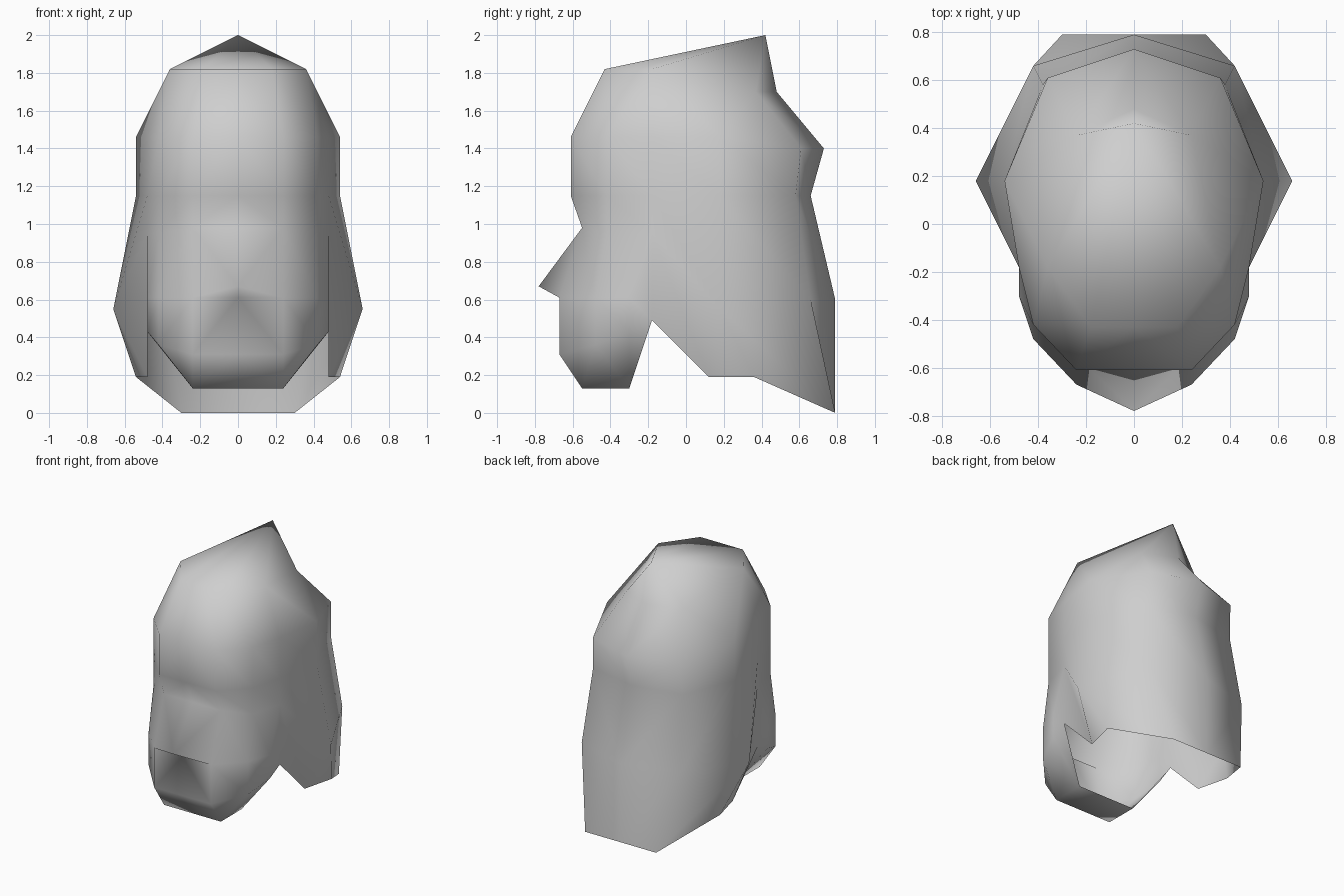
import bpy
import bmesh

default_cube = bpy.data.objects.get("Cube")
if default_cube:
    bpy.data.objects.remove(default_cube, do_unlink=True)


def flat_colour(name, value):
    material = bpy.data.materials.new(name)
    material.use_nodes = True
    colour = (value, value, value, 1)
    material.diffuse_color = colour
    material.node_tree.nodes["Principled BSDF"].inputs["Base Color"].default_value = colour
    return material


bm = bmesh.new()


def point(x, y, z):
    return bm.verts.new((x, y, z))


def row(z, outline):
    """Points at one height along a plan outline."""
    return [point(x, y, z) for x, y in outline]


def face(*corners):
    bm.faces.new(corners)


def band(upper, lower):
    """Bridge two rows with quads."""
    for i in range(min(len(upper), len(lower)) - 1):
        face(upper[i], upper[i + 1], lower[i + 1], lower[i])


# Plan outline of the left half, from the front centre towards the side
front_plan = [(0, -.61), (.24, -.61), (.42, -.42), (.48, -.18), (.54, .18)]
chin_plan = [(0, -.67), (.24, -.67), (.42, -.48), (.48, -.3)]

# Crown: peak, forehead edge and nape of the crown
peak = point(0, .42, 2)
forehead_mid, forehead = row(1.82, [(0, -.43), (.18, -.43)])
temple = point(.36, -.18, 1.82)
crown_back, crown_side = row(1.7, [(0, .48), (.24, .37)])

# Upper rings run all the way from front centre to back centre
upper_ring = row(1.46, front_plan) + row(1.4, [(.36, .61), (0, .73)])
middle_ring = row(1.15, front_plan) + row(1.15, [(.38, .58), (0, .66)])
band(upper_ring, middle_ring)

f_mid, f_corner, f_cheek, f_side, side, b_corner, b_mid = upper_ring
face(peak, forehead_mid, forehead)
face(peak, forehead, temple)
face(peak, temple, crown_side)
face(peak, crown_side, crown_back)
face(forehead_mid, f_mid, f_corner, forehead)
face(forehead, f_corner, f_cheek, temple)
face(temple, f_cheek, f_side)
face(temple, f_side, side)
face(temple, side, crown_side)
face(crown_side, side, b_corner)
face(crown_side, b_corner, b_mid, crown_back)

# Front lobe: narrow waist, then the fuller chin
waist = row(.98, [(0, -.55), (.24, -.55)]) + row(.95, [(.42, -.42), (.48, -.18)])
chin = row(.61, chin_plan)
jaw = row(.31, chin_plan[:2]) + row(.36, chin_plan[2:3]) + row(.43, chin_plan[3:])
notch = point(.48, -.18, .49)
band(middle_ring, waist)
band(waist[1:], chin[1:])
band(chin, jaw)
face(waist[3], chin[3], notch)
face(chin[3], jaw[3], notch)

# Pointed front tip and its underside
tip = point(0, -.78, .67)
face(waist[0], tip, waist[1])
face(tip, chin[1], waist[1])
face(tip, chin[0], chin[1])

# Floor of the front lobe
floor_mid, floor_corner = row(.13, [(0, -.55), (.24, -.55)])
floor_end, floor_side = row(.13, [(0, -.3), (.24, -.3)])
face(jaw[0], jaw[1], floor_corner, floor_mid)
face(jaw[1], jaw[2], floor_corner)
face(jaw[2], jaw[3], floor_side, floor_corner)
face(jaw[3], notch, floor_side)
face(floor_mid, floor_corner, floor_side, floor_end)

# Flared back skirt with its open hem
flare = [point(.66, .18, .55)] + row(.6, [(.42, .66), (0, .79)])
hem = row(.19, [(.54, .36)]) + row(0, [(.3, .79), (0, .79)])
hem_front = point(.48, .12, .19)
band(middle_ring[4:], flare)
band(flare, hem)
face(middle_ring[3], middle_ring[4], flare[0], waist[3])
face(waist[3], flare[0], hem_front, notch)
face(flare[0], hem[0], hem_front)

bmesh.ops.recalc_face_normals(bm, faces=bm.faces[:])
for polygon in bm.faces:
    polygon.smooth = True

mesh = bpy.data.meshes.new("hood_shell")
bm.to_mesh(mesh)
bm.free()
mesh.materials.append(flat_colour("light_grey", .62))
shell = bpy.data.objects.new("hood_shell", mesh)
bpy.context.collection.objects.link(shell)

# Right half
mirror = shell.modifiers.new("mirror", "MIRROR")
mirror.use_axis[0] = True
mirror.use_clip = True
mirror.merge_threshold = .001
